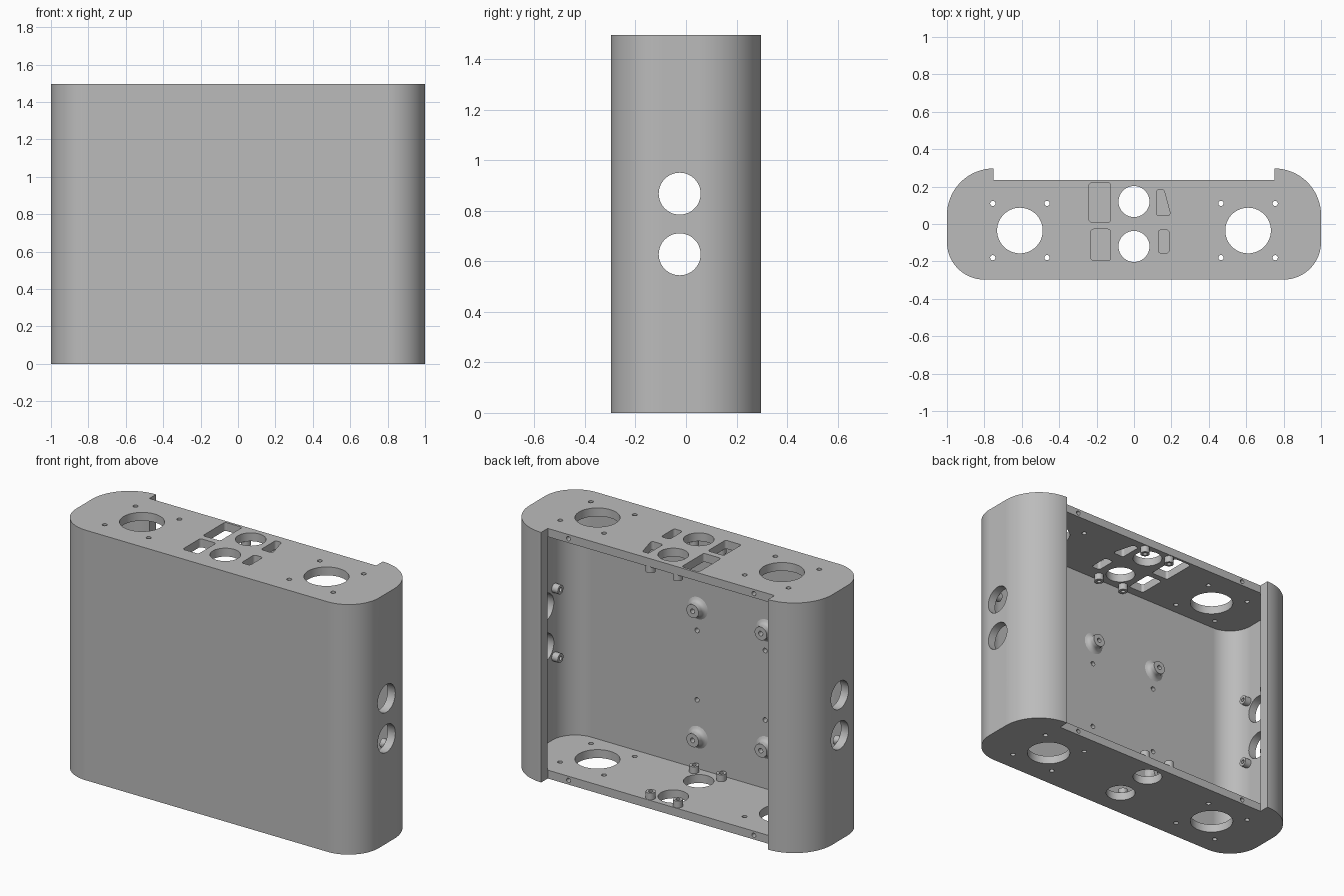
import bpy, bmesh, math
from mathutils import Vector

old = bpy.data.objects.get("Cube")
if old:
    bpy.data.objects.remove(old, do_unlink=True)

GREY = (0.5, 0.5, 0.5, 1)
mat = bpy.data.materials.new("plain grey")
mat.use_nodes = True
mat.diffuse_color = GREY
mat.node_tree.nodes["Principled BSDF"].inputs["Base Color"].default_value = GREY

H, FRONT, SLOT, WALL = 1.495, -0.297, 0.235, 0.05
SIDE_Y, MID_Z = -0.025, H / 2


def place(axis, u, v, w):
    """Map profile coordinates (u, v) and depth w to space."""
    return {"X": (w, u, v), "Y": (u, w, v), "Z": (u, v, w)}[axis]


def rounded(corners, radii, n=24):
    """Polygon with each corner replaced by an arc."""
    pts, count = [], len(corners)
    for i, r in enumerate(radii):
        p = Vector(corners[i])
        a = (Vector(corners[i - 1]) - p).normalized()
        b = (Vector(corners[(i + 1) % count]) - p).normalized()
        half = a.angle(b) / 2
        centre = p + (a + b).normalized() * r / math.sin(half)
        start = p + a * r / math.tan(half) - centre
        end = p + b * r / math.tan(half) - centre
        for k in range(n + 1):
            d = start.lerp(end, k / n).normalized() * r
            pts.append(tuple(centre + d))
    return pts


def box(x0, x1, y0, y1):
    return [(x0, y0), (x1, y0), (x1, y1), (x0, y1)]


def circle(u, v, r, n=48):
    return [(u + r * math.cos(t * math.tau / n), v + r * math.sin(t * math.tau / n))
            for t in range(n)]


def prism(bm, pts, lo, hi, axis="Z"):
    rings = [[bm.verts.new(place(axis, u, v, w)) for u, v in pts] for w in (lo, hi)]
    faces = [bm.faces.new(ring) for ring in rings]
    for i in range(len(pts)):
        j = (i + 1) % len(pts)
        faces.append(bm.faces.new((rings[0][i], rings[0][j], rings[1][j], rings[1][i])))
    bmesh.ops.recalc_face_normals(bm, faces=faces)


def lathe(bm, profile, u, v, base, sign, axis, n=32):
    """Closed ring section (radius, height) turned around an axis."""
    rings = []
    for r, h in profile:
        rings.append([bm.verts.new(place(axis, a, b, base + sign * h))
                      for a, b in circle(u, v, r, n)])
    faces = []
    for k in range(len(rings)):
        p, q = rings[k - 1], rings[k]
        for i in range(n):
            j = (i + 1) % n
            faces.append(bm.faces.new((p[i], p[j], q[j], q[i])))
    bmesh.ops.recalc_face_normals(bm, faces=faces)


def finish(name, bm):
    mesh = bpy.data.meshes.new(name)
    bm.to_mesh(mesh)
    bm.free()
    mesh.materials.append(mat)
    obj = bpy.data.objects.new(name, mesh)
    bpy.context.collection.objects.link(obj)
    return obj


def smooth(obj):
    obj.data.shade_smooth()
    obj.data.set_sharp_from_angle(angle=math.radians(30))
    mod = obj.modifiers.new("even shading", "WEIGHTED_NORMAL")
    mod.keep_sharp = True


def cut(obj, name, bm):
    cutter = finish(name, bm)
    cutter.hide_render = True
    mod = obj.modifiers.new(name, "BOOLEAN")
    mod.operation, mod.solver, mod.object = "DIFFERENCE", "EXACT", cutter
    bpy.context.view_layer.update()
    result = bpy.data.meshes.new_from_object(
        obj.evaluated_get(bpy.context.evaluated_depsgraph_get()))
    obj.modifiers.clear()
    obj.data = result
    bpy.data.objects.remove(cutter, do_unlink=True)


# Enclosure body with rounded vertical corners
bm = bmesh.new()
prism(bm, rounded(box(-1, 1, FRONT, 0.297), (0.2, 0.2, 0.25, 0.25)), 0, H)
enclosure = finish("enclosure", bm)

# Hollow interior
bm = bmesh.new()
prism(bm, rounded(box(-1 + WALL, 1 - WALL, FRONT + WALL, SLOT),
                  (0.15, 0.15, 0.19, 0.19)), WALL, H - WALL)
cut(enclosure, "cavity_cutter", bm)

# Open back with a recess across the plate edges
bm = bmesh.new()
prism(bm, box(-0.75, 0.75, SLOT - 0.0005, 0.5), -0.1, H + 0.1)
cut(enclosure, "back_opening_cutter", bm)

# Holes through the top, bottom and sides
bm = bmesh.new()
for s in (-1, 1):
    prism(bm, circle(s * 0.61, -0.035, 0.122, 64), -0.1, H + 0.1)
    prism(bm, circle(0, s * 0.12, 0.083), -0.1, H + 0.1)
    for dx in (-0.145, 0.145):
        for dy in (-0.145, 0.145):
            prism(bm, circle(s * 0.61 + dx, -0.035 + dy, 0.014, 20), -0.1, H + 0.1)
    for t in (-1, 1):
        prism(bm, circle(SIDE_Y, MID_Z + t * 0.12, 0.083), s * 0.85, s * 1.1, "X")
    # Screw holes in the back edges of the plates
    for z in (WALL / 2, H - WALL / 2):
        prism(bm, circle(s * 0.613, z, 0.013, 20), 0.18, 0.4, "Y")
# Blind pilot holes in the front wall
for x in (0.1, -0.35):
    for z in (0.46, 0.875):
        prism(bm, circle(x, z, 0.014, 20), FRONT + 0.02, -0.215, "Y")
cut(enclosure, "hole_cutter", bm)

# Connector cutouts in the top plate only
bm = bmesh.new()
cutouts = [box(-0.24, -0.125, 0.01, 0.22), box(-0.23, -0.125, -0.195, -0.028),
           box(0.13, 0.187, -0.155, -0.032),
           [(0.12, 0.045), (0.197, 0.045), (0.16, 0.183), (0.12, 0.183)]]
for shape in cutouts:
    prism(bm, rounded(shape, [0.014] * 4, 6), H - 0.15, H + 0.1)
cut(enclosure, "connector_cutter", bm)
smooth(enclosure)

# Small standoffs around each pair of round holes
post = [(0.012, -0.01), (0.027, -0.01), (0.027, 0.04), (0.012, 0.04)]
panels = [("bottom_standoffs", "Z", 0, 0, WALL, 1),
          ("top_standoffs", "Z", 0, 0, H - WALL, -1),
          ("left_standoffs", "X", SIDE_Y, MID_Z, 1 - WALL, -1),
          ("right_standoffs", "X", SIDE_Y, MID_Z, -1 + WALL, 1)]
for name, axis, u, v, base, sign in panels:
    bm = bmesh.new()
    for a in (-0.09, 0.09):
        for b in (-0.205, 0.205):
            lathe(bm, post, u + a, v + b, base, sign, axis)
    smooth(finish(name, bm))

# Circuit board standoffs with flared bases on the front wall
flared = [(0.014, -0.01), (0.066, -0.01), (0.066, 0), (0.054, 0.005), (0.045, 0.013),
          (0.04, 0.025), (0.04, 0.05), (0.014, 0.05)]
bm = bmesh.new()
for x, z in ((0.095, 1.01), (0.095, 0.238), (-0.356, 0.997), (-0.356, 0.297)):
    lathe(bm, flared, x, z, FRONT + WALL, 1, "Y")
smooth(finish("board_standoffs", bm))
